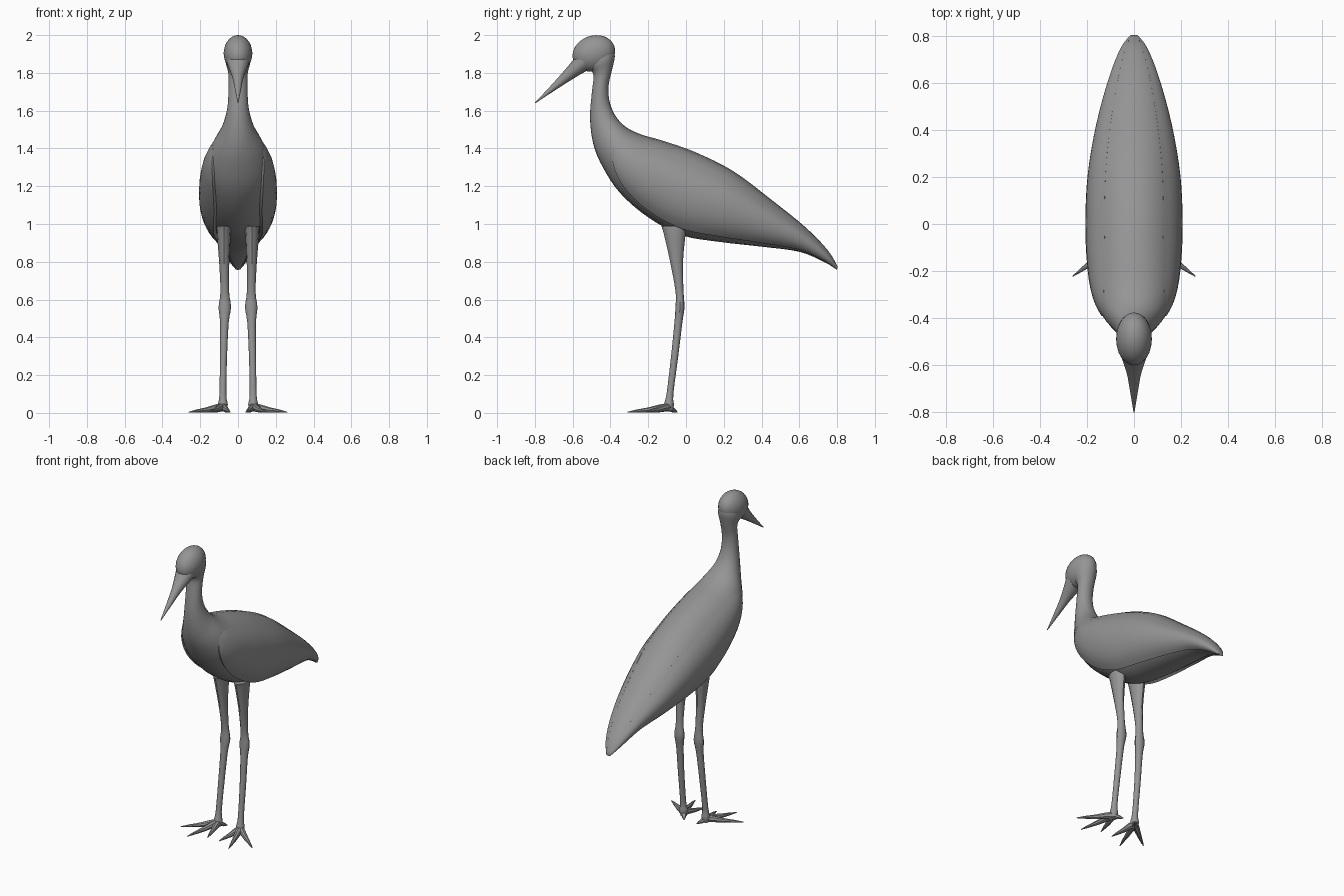
import bpy, bmesh
from math import sin, cos, pi, radians, sqrt
from mathutils import Vector

if "Cube" in bpy.data.objects:
    bpy.data.objects.remove(bpy.data.objects["Cube"])


def spline(keys, sub):
    """Catmull-Rom interpolation of equal-length tuples."""
    out, n = [], len(keys)
    for i in range(n - 1):
        p = [keys[max(i - 1, 0)], keys[i], keys[i + 1], keys[min(i + 2, n - 1)]]
        for k in range(sub):
            t = k / sub
            out.append([b + .5 * t * (c - a + t * (2*a - 5*b + 4*c - d + t * (3*(b - c) + d - a)))
                        for a, b, c, d in zip(*p)])
    out.append(list(keys[-1]))
    return out


# One dark grey for every part
grey = bpy.data.materials.new("dark_grey")
grey.diffuse_color = (.3, .3, .3, 1)
grey.use_nodes = True
grey.node_tree.nodes["Principled BSDF"].inputs["Base Color"].default_value = grey.diffuse_color


def add(name, bm, mirror):
    me = bpy.data.meshes.new(name)
    bm.to_mesh(me)
    bm.free()
    me.materials.append(grey)
    ob = bpy.data.objects.new(name, me)
    bpy.context.collection.objects.link(ob)
    if mirror:
        ob.modifiers.new("Mirror", 'MIRROR')


def loft(name, rings, mirror=False):
    """Skin closed rings of equal size and cap both ends."""
    bm = bmesh.new()
    vs = [[bm.verts.new(p) for p in r] for r in rings]
    n = len(rings[0])
    for a, b in zip(vs, vs[1:]):
        for i in range(n):
            j = (i + 1) % n
            bm.faces.new((a[i], a[j], b[j], b[i]))
    bm.faces.new(vs[0])
    bm.faces.new(vs[-1])
    bmesh.ops.recalc_face_normals(bm, faces=bm.faces)
    add(name, bm, mirror)


def ellipse(c, u, v, n=12):
    return [Vector(c) + Vector(u) * cos(2*pi*i/n) + Vector(v) * sin(2*pi*i/n) for i in range(n)]


def ball(name, loc, scale, rot=0, mirror=False):
    bm = bmesh.new()
    bmesh.ops.create_uvsphere(bm, u_segments=24, v_segments=16, radius=1)
    for v in bm.verts:
        x, y, z = v.co.x * scale[0], v.co.y * scale[1], v.co.z * scale[2]
        v.co = (x + loc[0], y*cos(rot) - z*sin(rot) + loc[1], y*sin(rot) + z*cos(rot) + loc[2])
    add(name, bm, mirror)


# Body and neck: back point (y, z), belly point (y, z), half width
stations = spline([
    (.802, .775, .80, .757, .016), (.75, .862, .735, .797, .056), (.63, .985, .60, .853, .103),
    (.45, 1.13, .40, .88, .152), (.25, 1.28, .18, .905, .186), (.05, 1.38, -.02, .94, .196),
    (-.12, 1.44, -.20, 1.035, .19), (-.24, 1.475, -.35, 1.165, .172),
    (-.32, 1.515, -.44, 1.30, .135), (-.375, 1.575, -.49, 1.42, .087),
    (-.405, 1.65, -.508, 1.56, .058), (-.41, 1.73, -.498, 1.70, .05),
    (-.393, 1.81, -.49, 1.79, .052), (-.377, 1.885, -.52, 1.83, .066),
    (-.385, 1.93, -.53, 1.87, .062)], 4)


def skin(s, deg, k=1.0, flare=0.0):
    """Point on the body section; 0 degrees is the back, 180 the belly."""
    ty, tz, by, bz, w = s
    a, c = radians(deg), cos(radians(deg)) * k
    return Vector((w * (k + flare) * sin(a), (ty + by)/2 + c*(ty - by)/2, (tz + bz)/2 + c*(tz - bz)/2))


loft("body_and_neck", [[skin(s, i * 15) for i in range(24)] for s in stations])

# Folded wings: shells hugging the body sides, overhanging along the lower edge
rings = []
first, last, m = 1, 32, 10
for i in range(first, last + 1):
    f = (last - i) / (last - first)
    grow = sqrt(max(0, 1 - (1 - min(1, f / .3)) ** 2))
    mid, half = 90 + 2 * grow, 5 + 47 * grow
    lift = .06 * grow
    outer, inner = [], []
    for k in range(m + 1):
        a = mid + half * (2 * k / m - 1)
        flare = .22 * grow * max(0, k / m - .5) ** 1.5
        outer.append(skin(stations[i], a, .995 + lift * min(1, 3 * k / m), flare))
        inner.insert(0, skin(stations[i], a, .93))
    rings.append(outer + inner)
loft("wing", rings, True)

# Head and eyes
ball("head", (0, -.488, 1.903), (.076, .115, .094), radians(20))
ball("eye", (.053, -.54, 1.905), (.013, .017, .014), 0, True)

# Beak: centre (y, z), half height, half width
beak = spline([(-.51, 1.89, .066, .07), (-.565, 1.838, .045, .053), (-.637, 1.777, .029, .03),
               (-.709, 1.716, .016, .017), (-.799, 1.641, .002, .002)], 4)
loft("beak", [ellipse((0, y, z), (w, 0, 0), (0, .74 * h, -.673 * h), 16) for y, z, h, w in beak])

# Legs: centre (x, y, z), radius in x and y
leg = spline([(.075, -.065, .99, .038, .066), (.075, -.06, .95, .037, .058),
              (.073, -.05, .80, .027, .034), (.07, -.034, .64, .023, .021),
              (.07, -.032, .56, .033, .024), (.072, -.04, .48, .023, .021),
              (.077, -.06, .30, .019, .019), (.08, -.085, .10, .018, .018),
              (.08, -.09, .045, .026, .026), (.08, -.09, .01, .02, .02)], 3)
loft("leg", [ellipse((x, y, z), (rx, 0, 0), (0, ry, 0)) for x, y, z, rx, ry in leg], True)

# Toes: three splayed forward and a short one behind
root = Vector((.08, -.09, .035))
for name, tip in (("outer_toe", (.26, -.222)), ("middle_toe", (.15, -.31)),
                  ("inner_toe", (.042, -.255)), ("hind_toe", (.045, -.045))):
    end = Vector((*tip, .006))
    side = (end - root).cross(Vector((0, 0, 1))).normalized()
    rings = []
    for t, z, r in ((0, .03, .022), (.2, .026, .02), (.5, .015, .014), (.8, .009, .008), (1, .004, .002)):
        c = root.lerp(end, t)
        c.z = z
        rings.append(ellipse(c, side * r, (0, 0, r), 8))
    loft(name, rings, True)

# Smooth shading with crisp wing edges
bpy.ops.object.select_all(action='SELECT')
bpy.context.view_layer.objects.active = bpy.data.objects["body_and_neck"]
bpy.ops.object.shade_smooth_by_angle(angle=radians(35))
